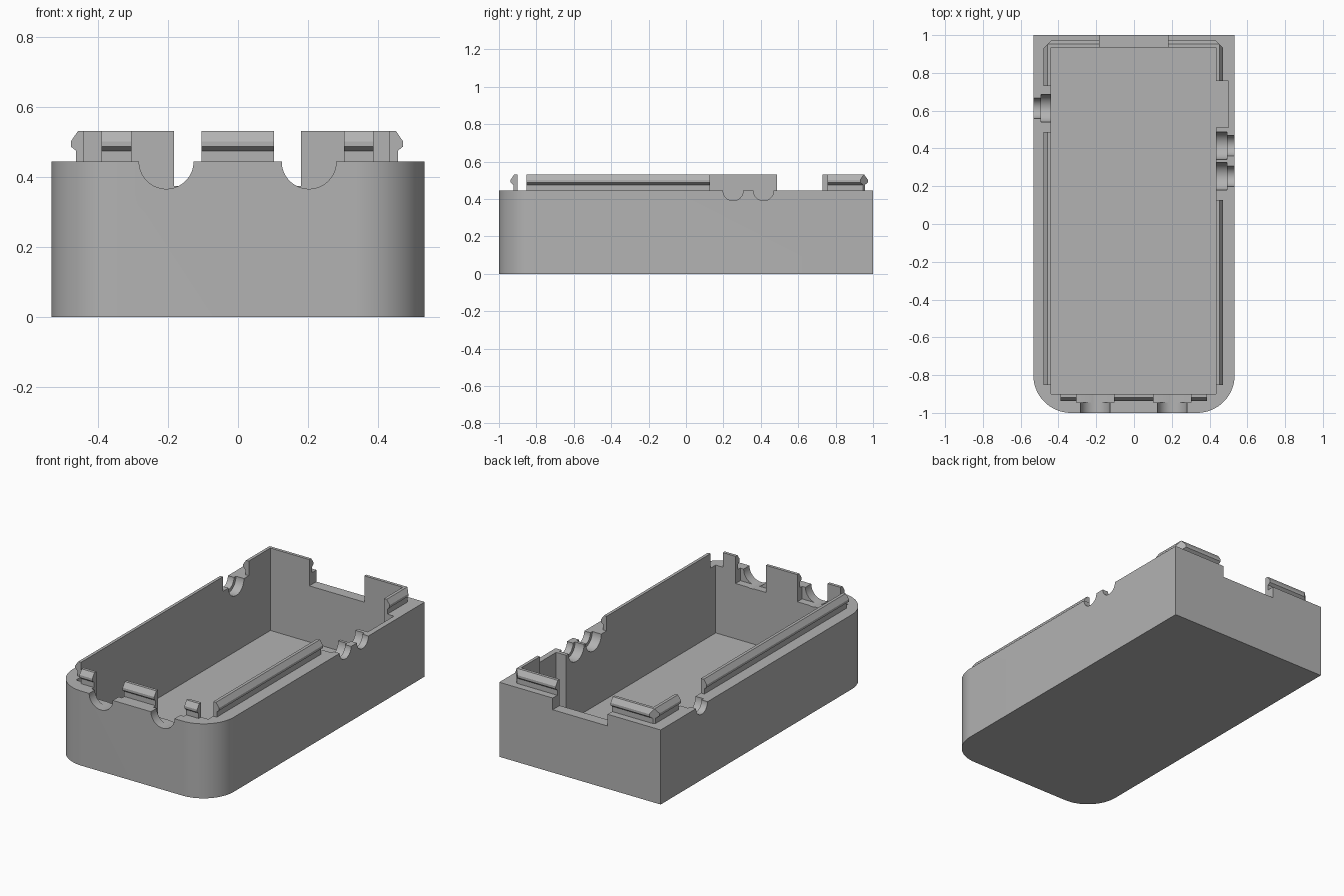
import bpy, bmesh, math
from mathutils import Vector

cube = bpy.data.objects.get("Cube")
if cube:
    bpy.data.objects.remove(cube, do_unlink=True)

RIM, FLOOR, SLOT = 0.445, 0.04, 0.37
WALL_L, WALL_R, WALL_F, WALL_B = -0.44, 0.434, -0.9, 0.934

grey = bpy.data.materials.new("plain grey")
grey.use_nodes = True
grey.diffuse_color = (0.45, 0.45, 0.45, 1)
grey.node_tree.nodes["Principled BSDF"].inputs["Base Color"].default_value = grey.diffuse_color


def finish(bm, name):
    bmesh.ops.recalc_face_normals(bm, faces=bm.faces[:])
    mesh = bpy.data.meshes.new(name)
    bm.to_mesh(mesh)
    bm.free()
    mesh.materials.append(grey)
    ob = bpy.data.objects.new(name, mesh)
    bpy.context.collection.objects.link(ob)
    return ob


def prism(name, outline, direction):
    """Extrude a closed outline of 3D points along a direction."""
    bm = bmesh.new()
    face = bm.faces.new([bm.verts.new(p) for p in outline])
    new = bmesh.ops.extrude_face_region(bm, geom=[face])["geom"]
    verts = [g for g in new if isinstance(g, bmesh.types.BMVert)]
    bmesh.ops.translate(bm, verts=verts, vec=Vector(direction))
    return finish(bm, name)


def box(x0, x1, y0, y1, z0, z1=0.7):
    return prism("cutter", [(x0, y0, z0), (x1, y0, z0), (x1, y1, z0), (x0, y1, z0)], (0, 0, z1 - z0))


def round_cut(axis, centre, radius, start, end):
    """Cylinder lying along x or y, centred on the rim height."""
    ring = []
    for i in range(48):
        a = 2 * math.pi * (i + 0.5) / 48
        s, z = centre + radius * math.cos(a), RIM + radius * math.sin(a)
        ring.append((start, s, z) if axis == "x" else (s, start, z))
    return prism("cutter", ring, (end - start, 0, 0) if axis == "x" else (0, end - start, 0))


def cut(ob, cutter):
    cutter.hide_render = True
    mod = ob.modifiers.new("cut", "BOOLEAN")
    mod.operation, mod.solver, mod.object = "DIFFERENCE", "EXACT", cutter
    bpy.context.view_layer.objects.active = ob
    bpy.ops.object.modifier_apply(modifier=mod.name)
    bpy.data.objects.remove(cutter, do_unlink=True)


# Tray body: square back corners, rounded front corners
W, R = 0.533, 0.2
outline = [(W, 1, 0), (-W, 1, 0)]
for cx, start in ((-W + R, math.pi), (W - R, 1.5 * math.pi)):
    for i in range(25):
        a = start + i * math.pi / 48
        outline.append((cx + R * math.cos(a), R - 1 + R * math.sin(a), 0))
body = prism("tray_body", outline, (0, 0, RIM))

# Main cavity, side pocket and opening in the back wall
cut(body, box(WALL_L, WALL_R, WALL_F, WALL_B, FLOOR))
cut(body, box(WALL_R - 0.1, 0.5, 0.51, 0.757, FLOOR))
cut(body, box(-0.183, 0.18, 0.85, 1.1, 0.375))

# Front cable notches: round outside, wider square slot inside
for x in (-0.205, 0.203):
    cut(body, round_cut("y", x, 0.078, -1.1, -0.85))
    cut(body, box(x - 0.1, x + 0.1, -0.945, -0.85, SLOT))

# Side cable notches: small radius outside, larger radius inside
for side, y in ((1, 0.415), (1, 0.252), (-1, 0.612)):
    cut(body, round_cut("x", y, 0.054, side * 0.4, side * 0.6))
    cut(body, round_cut("x", y, 0.073, side * 0.4, side * 0.493))

# Snap lips: a ridged profile swept along the inner wall edge
PROFILE = [(0, RIM), (0.023, RIM), (0.023, 0.476), (0.038, 0.488),
           (0.038, 0.503), (0.018, 0.532), (0, 0.532)]


def lip(name, *path):
    pts = [Vector(p) for p in path]
    normals = []
    for a, b in zip(pts, pts[1:]):
        d = (b - a).normalized()
        normals.append(Vector((d.y, -d.x)))
    bm = bmesh.new()
    rings = []
    for i, p in enumerate(pts):
        n = normals[0] if i == 0 else normals[-1] if i == len(pts) - 1 else normals[i - 1] + normals[i]
        rings.append([bm.verts.new((*(p + n * u), z)) for u, z in PROFILE])
    for r, s in zip(rings, rings[1:]):
        for j in range(len(r)):
            k = (j + 1) % len(r)
            bm.faces.new((r[j], r[k], s[k], s[j]))
    bm.faces.new(rings[0])
    bm.faces.new(rings[-1])
    # Chamfer the outer corner of bent lips
    if len(pts) == 3:
        n = normals[0] + normals[1]
        corner = pts[1] + n * 0.018
        geom = bm.verts[:] + bm.edges[:] + bm.faces[:]
        res = bmesh.ops.bisect_plane(bm, geom=geom, plane_co=(*corner, 0),
                                     plane_no=(*n, 0), clear_outer=True)
        edges = [g for g in res["geom_cut"] if isinstance(g, bmesh.types.BMEdge)]
        bmesh.ops.holes_fill(bm, edges=edges)
    return finish(bm, name)


lip("left_side_lip", (WALL_R, -0.853), (WALL_R, 0.128))
lip("right_side_lip", (WALL_L, 0.487), (WALL_L, -0.853))
lip("back_left_lip", (WALL_R, 0.757), (WALL_R, WALL_B), (0.18, WALL_B))
lip("back_right_lip", (-0.183, WALL_B), (WALL_L, WALL_B), (WALL_L, 0.73))
for name, x0, x1 in (("front_right_lip", -0.39, -0.305),
                     ("front_middle_lip", -0.105, 0.103),
                     ("front_left_lip", 0.303, 0.387)):
    lip(name, (x0, WALL_F), (x1, WALL_F))

# Smooth the round corners and notches, keep edges sharp
bpy.ops.object.select_all(action="DESELECT")
body.select_set(True)
bpy.context.view_layer.objects.active = body
bpy.ops.object.shade_smooth_by_angle(angle=math.radians(30))
